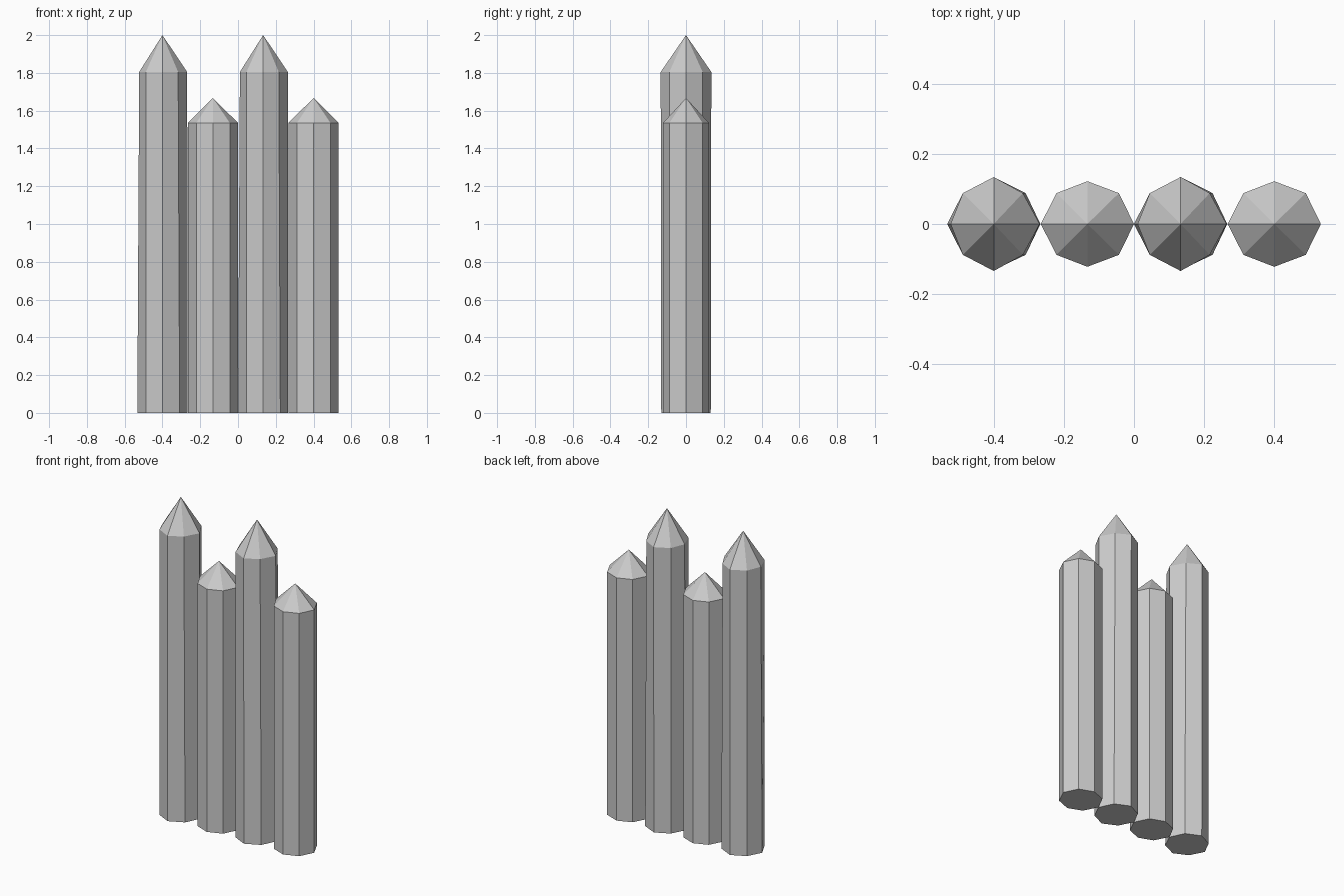
import bpy, bmesh, math

if "Cube" in bpy.data.objects:
    bpy.data.objects.remove(bpy.data.objects["Cube"])


def ring(bm, cx, z, left, right, diag_right, depth):
    # Slightly uneven octagon with a point on each axis
    d = 0.088
    pts = [(right, 0), (diag_right, d), (0, depth), (-d, d),
           (-left, 0), (-d, -d), (0, -depth), (diag_right, -d)]
    return [bm.verts.new((cx + x, y, z)) for x, y in pts]


def stake(name, cx, shoulder, tip, low, high):
    bm = bmesh.new()
    a = ring(bm, cx, 0, *low)
    b = ring(bm, cx, shoulder, *high)
    apex = bm.verts.new((cx, 0, tip))
    bm.faces.new(a[::-1])
    for i in range(8):
        j = (i + 1) % 8
        bm.faces.new((a[i], a[j], b[j], b[i]))
        bm.faces.new((b[i], b[j], apex))
    me = bpy.data.meshes.new(name)
    bm.to_mesh(me)
    bm.free()
    bpy.context.collection.objects.link(bpy.data.objects.new(name, me))


# Four pointed stakes, alternating tall and short
short = (0.133, 0.133, 0.09, 0.122)
for k, (xt, xs) in enumerate([(-0.4, -0.133), (0.133, 0.4)], 1):
    stake(f"tall_stake_{k}", xt, 1.805, 2.0,
          (0.133, 0.133, 0.091, 0.131), (0.123, 0.131, 0.083, 0.134))
    stake(f"short_stake_{k}", xs, 1.535, 1.667, short, short)
